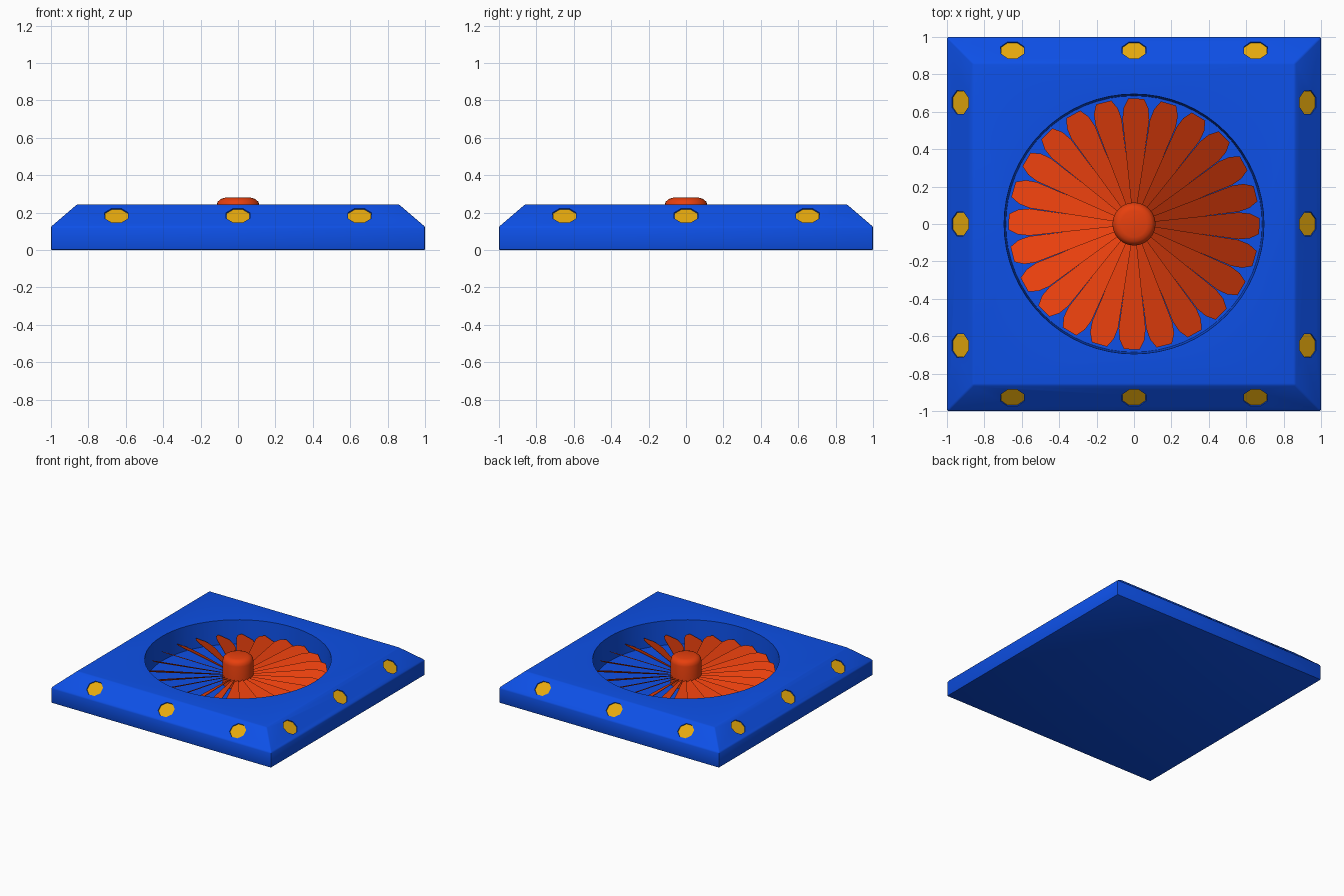
import bpy
import bmesh
from math import radians, pi, atan2, tan
from mathutils import Matrix, Vector

cube = bpy.data.objects.get("Cube")
if cube:
    bpy.data.objects.remove(cube, do_unlink=True)


def material(name, rgb):
    mat = bpy.data.materials.new(name)
    mat.use_nodes = True
    color = (*rgb, 1.0)
    mat.diffuse_color = color
    mat.node_tree.nodes["Principled BSDF"].inputs["Base Color"].default_value = color
    return mat


BLUE = material("blue paint", (0.004, 0.08, 0.8))
ORANGE = material("orange paint", (0.8, 0.05, 0.004))
YELLOW = material("yellow lamp", (0.8, 0.4, 0.004))

BASE_Z, TOP_Z, INSET, FLOOR_Z = 0.125, 0.245, 0.14, 0.05
SLOPE = atan2(TOP_Z - BASE_Z, INSET)


def finish(name, bm, mat, angle=30):
    bmesh.ops.recalc_face_normals(bm, faces=bm.faces)
    mesh = bpy.data.meshes.new(name)
    bm.to_mesh(mesh)
    bm.free()
    mesh.materials.append(mat)
    obj = bpy.data.objects.new(name, mesh)
    bpy.context.collection.objects.link(obj)
    smooth(mesh, angle)
    return obj


def smooth(mesh, angle):
    mesh.shade_smooth()
    mesh.set_sharp_from_angle(angle=radians(angle))


def octagon(bm, matrix, radius, depth):
    """Eight-sided prism centred on the given frame."""
    turn = Matrix.Rotation(pi / 8, 4, "Z")
    bmesh.ops.create_cone(bm, cap_ends=True, segments=8, radius1=radius, radius2=radius,
                          depth=depth, matrix=matrix @ Matrix.Diagonal((1, 0.92, 1, 1)) @ turn)


# Frames of the lamps on the four sloping sides
lamp_frames = []
for side in range(4):
    for x in (-0.65, 0, 0.65):
        place = Matrix.Translation((x, -1 + INSET / 2, (BASE_Z + TOP_Z) / 2))
        lamp_frames.append(Matrix.Rotation(side * pi / 2, 4, "Z") @ place
                           @ Matrix.Rotation(SLOPE, 4, "X"))

# Square body with sloping upper sides
bm = bmesh.new()
bmesh.ops.create_cube(bm, size=2)
for v in bm.verts:
    v.co.z = 0 if v.co.z < 0 else BASE_Z
top = max(bm.faces, key=lambda f: f.calc_center_median().z)
upper = bmesh.ops.extrude_face_region(bm, geom=[top])["geom"]
bmesh.ops.delete(bm, geom=[top], context="FACES_ONLY")
for v in upper:
    if isinstance(v, bmesh.types.BMVert):
        v.co = Vector((v.co.x * (1 - INSET), v.co.y * (1 - INSET), TOP_Z))
body = finish("body", bm, BLUE)
bevel = body.modifiers.new("soft edges", "BEVEL")
bevel.width, bevel.segments = 0.008, 2

# Cutter for the round well and the lamp pockets
bm = bmesh.new()
height = 0.3
bmesh.ops.create_cone(bm, cap_ends=True, segments=64, radius1=0.685, radius2=0.7,
                      depth=height, matrix=Matrix.Translation((0, 0, FLOOR_Z + height / 2)))
for frame in lamp_frames:
    octagon(bm, frame, 0.068, 0.03)
cutter = finish("cutter", bm, BLUE)
cutter.hide_render = True
cut = body.modifiers.new("pockets", "BOOLEAN")
cut.operation, cut.solver, cut.object = "DIFFERENCE", "EXACT", cutter
bpy.context.view_layer.update()
depsgraph = bpy.context.evaluated_depsgraph_get()
result = bpy.data.meshes.new_from_object(body.evaluated_get(depsgraph))
body.modifiers.clear()
body.data = result
smooth(result, 30)
bpy.data.objects.remove(cutter, do_unlink=True)

# Yellow lamps set into their pockets
bm = bmesh.new()
for frame in lamp_frames:
    octagon(bm, frame @ Matrix.Translation((0, 0, -0.0115)), 0.067, 0.008)
finish("lamps", bm, YELLOW)

# Hub with a rounded cap
bm = bmesh.new()
profile = [(0.115, FLOOR_Z), (0.115, 0.235), (0.109, 0.258), (0.093, 0.273), (0.07, 0.28), (0, 0.28)]
verts = [bm.verts.new((r, 0, z)) for r, z in profile]
edges = [bm.edges.new(pair) for pair in zip(verts, verts[1:])]
bmesh.ops.spin(bm, geom=verts + edges, axis=(0, 0, 1), cent=(0, 0, 0),
               angle=2 * pi, steps=32, use_duplicate=False)
bmesh.ops.remove_doubles(bm, verts=bm.verts, dist=0.0005)
finish("hub", bm, ORANGE, 50)

# Ring of pitched fan blades, each higher on its counterclockwise edge
BLADES = 24
outline = [(0.09, 0.014), (0.56, 0.072), (0.62, 0.066), (0.67, 0.042)]
pitch = tan(radians(29))
bm = bmesh.new()
for i in range(BLADES):
    turn = Matrix.Rotation(2 * pi * i / BLADES - radians(1), 4, "Z")
    points = outline + [(r, -w) for r, w in reversed(outline)]
    layers = [[bm.verts.new(turn @ Vector((r, w, 0.115 + w * pitch + dz))) for r, w in points]
              for dz in (-0.002, 0.002)]
    bm.faces.new(layers[0])
    bm.faces.new(layers[1])
    for j in range(len(points)):
        k = (j + 1) % len(points)
        bm.faces.new((layers[0][j], layers[0][k], layers[1][k], layers[1][j]))
finish("fan_blades", bm, ORANGE)
